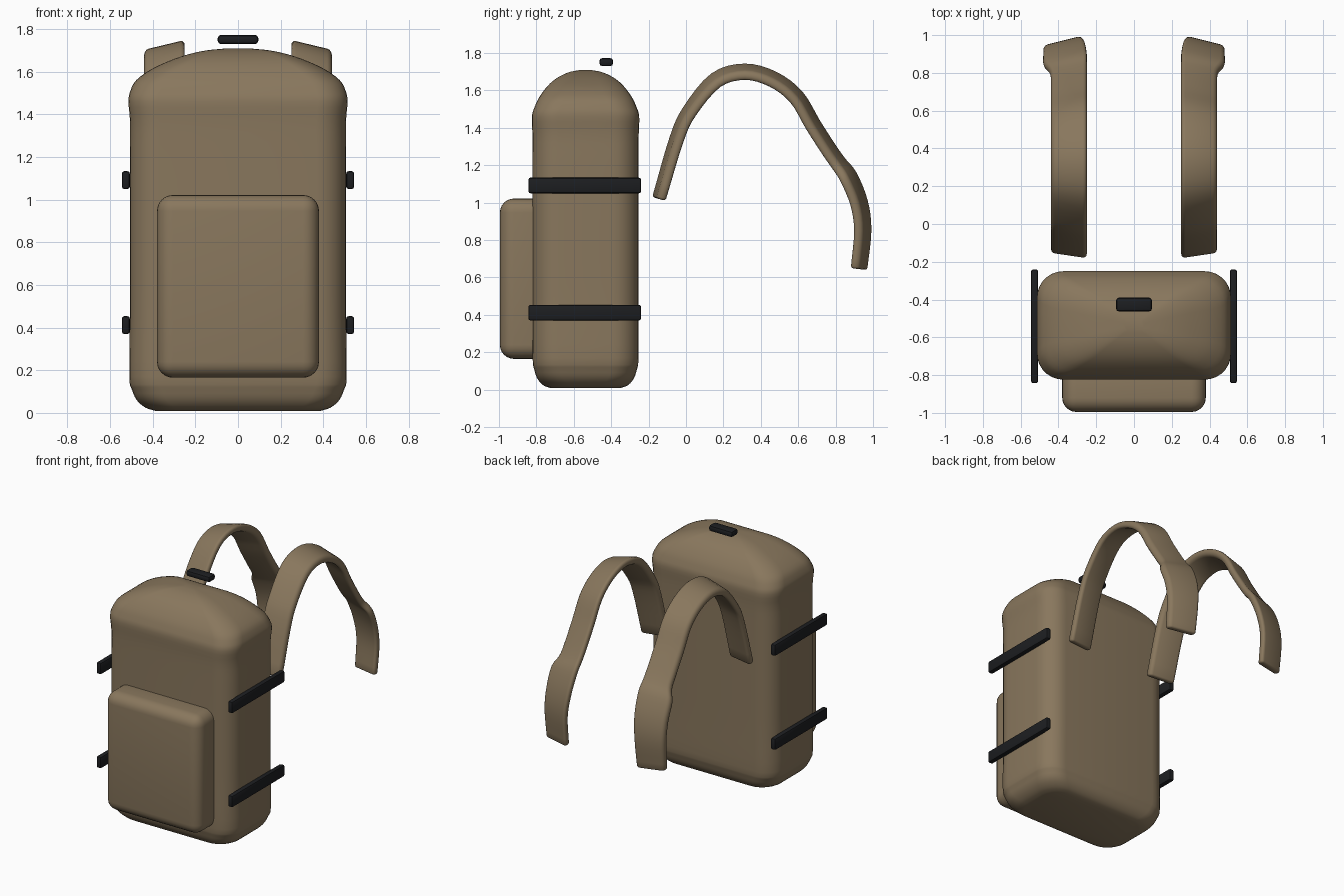
import bpy, bmesh, math
from mathutils import Vector

if "Cube" in bpy.data.objects:
    bpy.data.objects.remove(bpy.data.objects["Cube"])


def material(name, rgb):
    m = bpy.data.materials.new(name)
    m.diffuse_color = (*rgb, 1)
    m.use_nodes = True
    m.node_tree.nodes["Principled BSDF"].inputs["Base Color"].default_value = m.diffuse_color
    return m


CANVAS = material("tan_canvas", (0.25, 0.185, 0.11))
BLACK = material("black_webbing", (0.012, 0.013, 0.015))


def finish(bm, name, mat, angle=40):
    bmesh.ops.recalc_face_normals(bm, faces=bm.faces)
    me = bpy.data.meshes.new(name)
    bm.to_mesh(me)
    bm.free()
    ob = bpy.data.objects.new(name, me)
    bpy.context.collection.objects.link(ob)
    me.materials.append(mat)
    bpy.ops.object.select_all(action='DESELECT')
    ob.select_set(True)
    bpy.context.view_layer.objects.active = ob
    bpy.ops.object.shade_smooth_by_angle(angle=math.radians(angle))
    return ob


def rounded_rect(a, b, r, steps=5):
    """Outline of a rectangle with half sizes a, b and corner radius r."""
    pts = []
    for q, (sx, sy) in enumerate([(1, 1), (-1, 1), (-1, -1), (1, -1)]):
        for i in range(steps + 1):
            t = math.pi / 2 * (q + i / steps)
            pts.append((sx * (a - r) + r * math.cos(t), sy * (b - r) + r * math.sin(t)))
    return pts


def loft(rings, name, mat, angle=40):
    bm = bmesh.new()
    loops = [[bm.verts.new(p) for p in ring] for ring in rings]
    n = len(loops[0])
    for A, B in zip(loops, loops[1:]):
        for i in range(n):
            bm.faces.new((A[i], A[(i + 1) % n], B[(i + 1) % n], B[i]))
    bm.faces.new(loops[0])
    bm.faces.new(loops[-1])
    return finish(bm, name, mat, angle)


def smooth_path(pts, steps=4):
    """Catmull-Rom interpolation of tuples of any length."""
    P = [Vector(p) for p in pts]
    P = [2 * P[0] - P[1]] + P + [2 * P[-1] - P[-2]]
    out = []
    for i in range(1, len(P) - 2):
        p0, p1, p2, p3 = P[i - 1:i + 3]
        for k in range(steps):
            t = k / steps
            out.append(0.5 * (2 * p1 + (p2 - p0) * t + (2 * p0 - 5 * p1 + 4 * p2 - p3) * t * t
                              + (3 * p1 - p0 - 3 * p2 + p3) * t ** 3))
    return out + [P[-2]]


def soft_box(name, lo, hi, bevel, segments, mat, angle=40):
    bm = bmesh.new()
    bmesh.ops.create_cube(bm, size=1)
    for v in bm.verts:
        v.co = [(l + h) / 2 + c * (h - l) for l, h, c in zip(lo, hi, v.co)]
    bmesh.ops.bevel(bm, geom=bm.edges[:], offset=bevel, segments=segments,
                    profile=0.5, affect='EDGES')
    return finish(bm, name, mat, angle)


# Main bag: rounded sections stacked in z (z, half width, half depth)
sections = [(0.01, 0.39, 0.19), (0.025, 0.435, 0.228), (0.06, 0.475, 0.258),
            (0.11, 0.498, 0.275), (0.17, 0.51, 0.283), (0.45, 0.507, 0.283),
            (0.85, 0.507, 0.283), (1.2, 0.507, 0.283), (1.36, 0.506, 0.284),
            (1.46, 0.514, 0.287), (1.51, 0.505, 0.273), (1.56, 0.478, 0.250),
            (1.61, 0.41, 0.215), (1.65, 0.325, 0.176), (1.68, 0.24, 0.13),
            (1.70, 0.15, 0.08), (1.71, 0.05, 0.025)]
rings = []
for z, a, b in smooth_path(sections, 3):
    rings.append([(x, y - 0.537, z) for x, y in rounded_rect(a, b, min(0.14, b * 0.6), 7)])
loft(rings, "bag_body", CANVAS, 60)

# Front pocket
soft_box("front_pocket", (-0.38, -0.995, 0.165), (0.38, -0.74, 1.022), 0.075, 6, CANVAS, 60)

# Shoulder straps: (y, z, inner x, outer x, tilt)
path = [(-0.145, 1.02, .25, .44, .15), (-0.05, 1.34, .25, .44, .18), (.02, 1.49, .25, .44, .2),
        (.16, 1.655, .25, .44, .24), (.315, 1.70, .25, .44, .24), (.465, 1.66, .25, .44, .24),
        (.59, 1.565, .25, .44, .24), (.68, 1.415, .25, .44, .24), (.77, 1.275, .25, .44, .24),
        (.82, 1.205, .25, .445, .24), (.87, 1.135, .25, .478, .25), (.925, 1.0, .26, .48, .25),
        (.945, .85, .275, .48, .25), (.925, .645, .28, .475, .24)]
line = smooth_path(path)
for side, label in ((-1, "left"), (1, "right")):
    rings = []
    last = len(line) - 1
    for i, (y, z, xi, xo, tilt) in enumerate(line):
        p, q = line[max(i - 1, 0)], line[min(i + 1, last)]
        t = Vector((0, q[0] - p[0], q[1] - p[1])).normalized()
        nrm = Vector((0, -t.z, t.y))

        def ring(shrink, slide):
            c = Vector((side * (xi + xo) / 2, y, z)) + t * slide
            return [c + Vector((side * u, 0, 0)) + nrm * (v - tilt * u)
                    for u, v in rounded_rect((xo - xi) / 2 - shrink, 0.026 - shrink, 0.022 - shrink, 3)]

        if i == 0:
            rings += [ring(0.012, 0), ring(0.004, 0.004), ring(0, 0.012)]
        elif i == last:
            rings += [ring(0, -0.012), ring(0.004, -0.004), ring(0.012, 0)]
        else:
            rings.append(ring(0, 0))
    loft(rings, label + "_shoulder_strap", CANVAS, 50)

# Side compression bands
for label, x0, x1 in (("left", -0.545, -0.507), ("right", 0.507, 0.545)):
    for level, z in (("lower", 0.412), ("upper", 1.092)):
        soft_box(f"{label}_{level}_band", (x0, -0.843, z - 0.042), (x1, -0.24, z + 0.042),
                 0.012, 2, BLACK)

# Top grab handle
soft_box("grab_handle", (-0.095, -0.463, 1.73), (0.095, -0.39, 1.773), 0.015, 2, BLACK)
